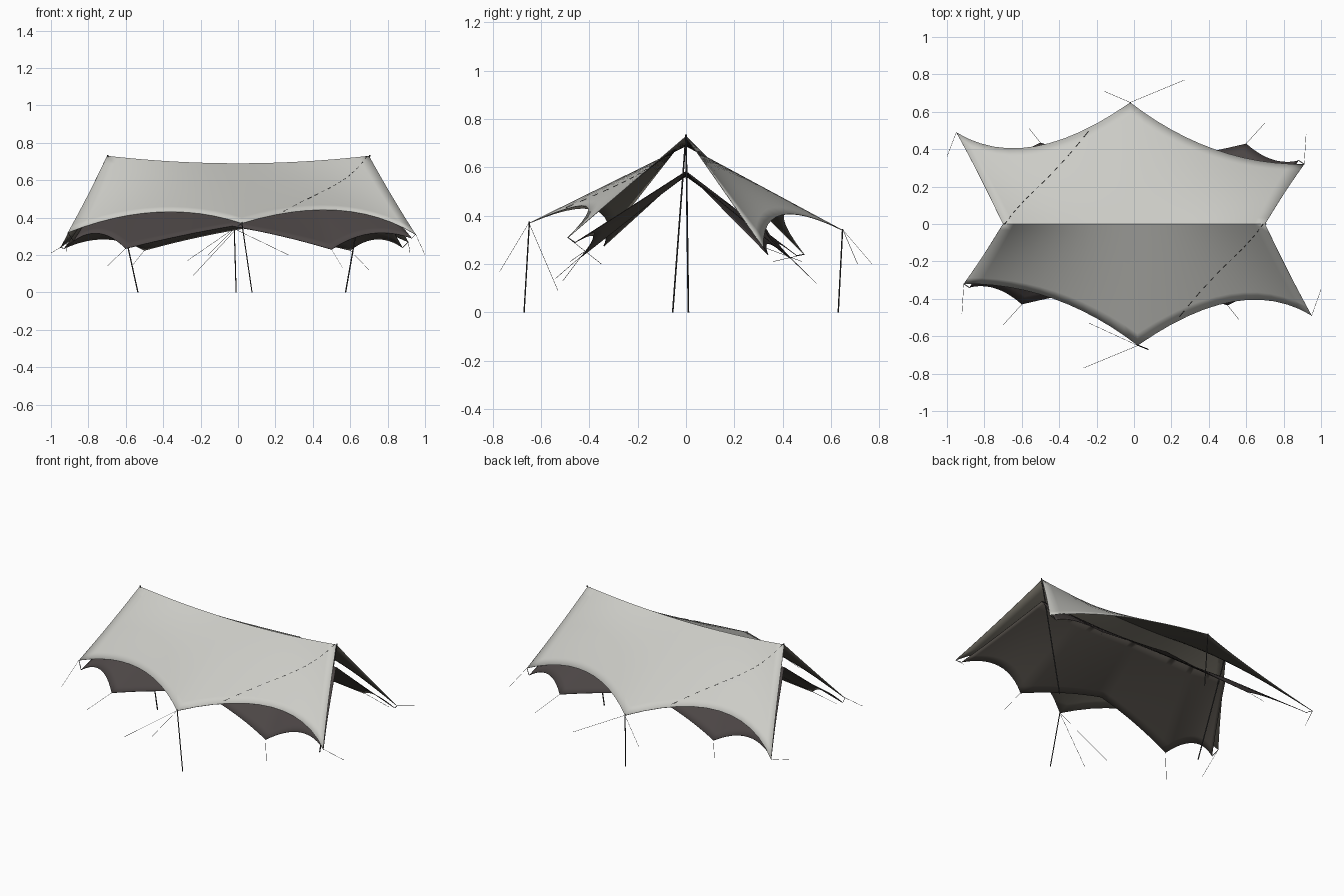
import bpy, bmesh, math
from mathutils import Vector, Matrix

if "Cube" in bpy.data.objects:
    bpy.data.objects.remove(bpy.data.objects["Cube"])


def material(name, rgb):
    m = bpy.data.materials.new(name)
    m.diffuse_color = (*rgb, 1)
    m.use_nodes = True
    m.node_tree.nodes["Principled BSDF"].inputs["Base Color"].default_value = m.diffuse_color
    return m


LIGHT = material("light grey canvas", (0.6, 0.6, 0.565))
UNDER = material("olive brown underside", (0.13, 0.12, 0.098))
DARK = material("dark brown lining", (0.072, 0.061, 0.06))
LINING_UNDER = material("warm dark lining underside", (0.085, 0.075, 0.064))
POLE = material("dark pole", (0.04, 0.04, 0.04))
CORD = material("grey cord", (0.2, 0.2, 0.2))


def finish(name, bm, *mats):
    me = bpy.data.meshes.new(name)
    bm.to_mesh(me)
    bm.free()
    for m in mats:
        me.materials.append(m)
    ob = bpy.data.objects.new(name, me)
    bpy.context.collection.objects.link(ob)
    bpy.context.view_layer.objects.active = ob
    ob.select_set(True)
    bpy.ops.object.shade_smooth_by_angle(angle=math.radians(35))
    ob.select_set(False)
    return ob


def arc(a, m, b, t):
    """Parabola through a, m and b."""
    a, m, b = Vector(a), Vector(m), Vector(b)
    return a * (1 - t) * (1 - 2 * t) + m * 4 * t * (1 - t) + b * t * (2 * t - 1)


class Slope:
    """Half of a canopy: straight rulings from a sagging ridge to scalloped hem."""

    def __init__(self, knots, hem, top, sag, turn):
        self.knots, self.hem, self.top, self.sag, self.turn = knots, hem, top, sag, turn

    def point(self, u, s):
        k = self.knots
        i = max(j for j in range(len(k) - 1) if u >= k[j] - 1e-6)
        t = (u - k[i]) / (k[i + 1] - k[i])
        low = arc(*self.hem[2 * i:2 * i + 3], t)
        ridge = Vector((u, 0, self.top - self.sag * (1 - (u / 0.7) ** 2)))
        p = ridge.lerp(low, s)
        p.x *= 1 - 0.006 * math.sin(math.pi * s) * abs(u / 0.7)
        return Vector((-p.x, -p.y, p.z)) if self.turn else p

    def columns(self, n=12):
        k = self.knots
        us = [k[i] + (k[i + 1] - k[i]) * j / n for i in range(len(k) - 1) for j in range(n)]
        return us + [k[-1]]


def canopy(name, slopes, mat, under, rows=10):
    bm = bmesh.new()
    for sl in slopes:
        grid = [[bm.verts.new(sl.point(u, r / rows)) for r in range(rows + 1)]
                for u in sl.columns()]
        for c, d in zip(grid, grid[1:]):
            for r in range(rows):
                bm.faces.new((c[r], c[r + 1], d[r + 1], d[r]))
    bmesh.ops.remove_doubles(bm, verts=bm.verts, dist=0.0005)
    ob = finish(name, bm, mat, under)
    # Thin cloth whose lower face takes the underside colour
    mod = ob.modifiers.new("cloth", 'SOLIDIFY')
    mod.thickness, mod.offset, mod.material_offset = 0.003, -1, 1
    return ob


def rods(name, paths, radius, mat, sides=6):
    bm = bmesh.new()
    for path in paths:
        for a, b in zip(path, path[1:]):
            a, b = Vector(a), Vector(b)
            rot = (b - a).to_track_quat('Z', 'Y').to_matrix().to_4x4()
            bmesh.ops.create_cone(bm, cap_ends=True, segments=sides, radius1=radius,
                                  radius2=radius, depth=(b - a).length,
                                  matrix=Matrix.Translation((a + b) / 2) @ rot)
    return finish(name, bm, mat)


def lowered(hem, drops):
    return [(x, y, z - d) for (x, y, z), d in zip(hem, drops)]


# Outer canopy: the back slope is the front one turned half round, slightly lower
outer_hem = [(-0.91, -0.32, 0.32), (-0.43, -0.40, 0.43), (0.02, -0.65, 0.37),
             (0.53, -0.415, 0.44), (0.95, -0.49, 0.31)]
outer_back = lowered(outer_hem, [0.05, 0.025, 0.03, 0.025, 0.07])
outer = [Slope([-0.7, 0, 0.7], outer_hem, 0.73, 0.04, False),
         Slope([-0.7, 0, 0.7], outer_back, 0.73, 0.04, True)]
canopy("outer_canopy", outer, LIGHT, UNDER)

# Inner lining: lower ridge, hem rising in the middle between two low points
inner_hem = [(-0.88, -0.34, 0.275), (-0.74, -0.345, 0.315), (-0.6, -0.43, 0.235),
             (-0.31, -0.37, 0.302), (-0.03, -0.335, 0.355),
             (0.24, -0.37, 0.3), (0.5, -0.435, 0.23),
             (0.71, -0.385, 0.315), (0.93, -0.46, 0.29)]
inner_back = lowered(inner_hem, [0.035, 0.03, 0.01, 0.012, 0.012, 0.01, 0.005, 0.03, 0.055])
inner_knots = [-0.7, -0.45, 0, 0.4, 0.7]
inner = [Slope(inner_knots, inner_hem, 0.585, 0.02, False),
         Slope(inner_knots, inner_back, 0.585, 0.02, True)]
canopy("inner_lining", inner, DARK, LINING_UNDER)

# Ridge poles and side poles
rods("ridge_poles", [[(-0.535, -0.055, 0), (-0.697, 0, 0.735)],
                     [(0.575, 0.01, 0), (0.705, 0, 0.735)]], 0.0035, POLE, 8)
rods("side_poles", [[(0.075, -0.67, 0), (0.02, -0.648, 0.375)],
                    [(-0.01, 0.63, 0), (-0.02, 0.648, 0.345)]], 0.003, POLE, 8)

# Diagonal dashed seam on each outer slope
dashes = [[sl.point(0.69 - 0.56 * t / 30, t / 30) for t in (s, s + 1)]
          for sl in outer for s in range(0, 30, 2)]
rods("seam_stitches", dashes, 0.0018, POLE, 4)

# Guy lines from the side poles, the outer corners and the lining corners
guys = [[(0.02, -0.65, 0.37), (-0.27, -0.77, 0.17)],
        [(0.02, -0.65, 0.37), (-0.24, -0.53, 0.09)],
        [(-0.02, 0.65, 0.34), (0.27, 0.77, 0.2)],
        [(-0.02, 0.65, 0.34), (-0.16, 0.71, 0.2)],
        [(-0.91, -0.32, 0.32), (-0.92, -0.48, 0.21)],
        [(0.95, -0.49, 0.31), (1.0, -0.35, 0.2)],
        [(0.91, 0.32, 0.27), (0.92, 0.48, 0.21)],
        [(-0.95, 0.49, 0.24), (-1.0, 0.36, 0.21)],
        [(-0.6, -0.43, 0.235), (-0.7, -0.54, 0.14)],
        [(0.6, 0.43, 0.225), (0.7, 0.54, 0.12)],
        [(0.5, -0.435, 0.23), (0.56, -0.51, 0.13)],
        [(-0.5, 0.435, 0.225), (-0.56, 0.51, 0.15)]]
rods("guy_lines", guys, 0.001, CORD, 4)

# Short ties between the outer corners and the lining corners
ties = [[sa.point(u, 1), sb.point(u, 1)] for sa, sb in zip(outer, inner) for u in (-0.7, 0.7)]
rods("corner_ties", ties, 0.002, POLE, 4)
